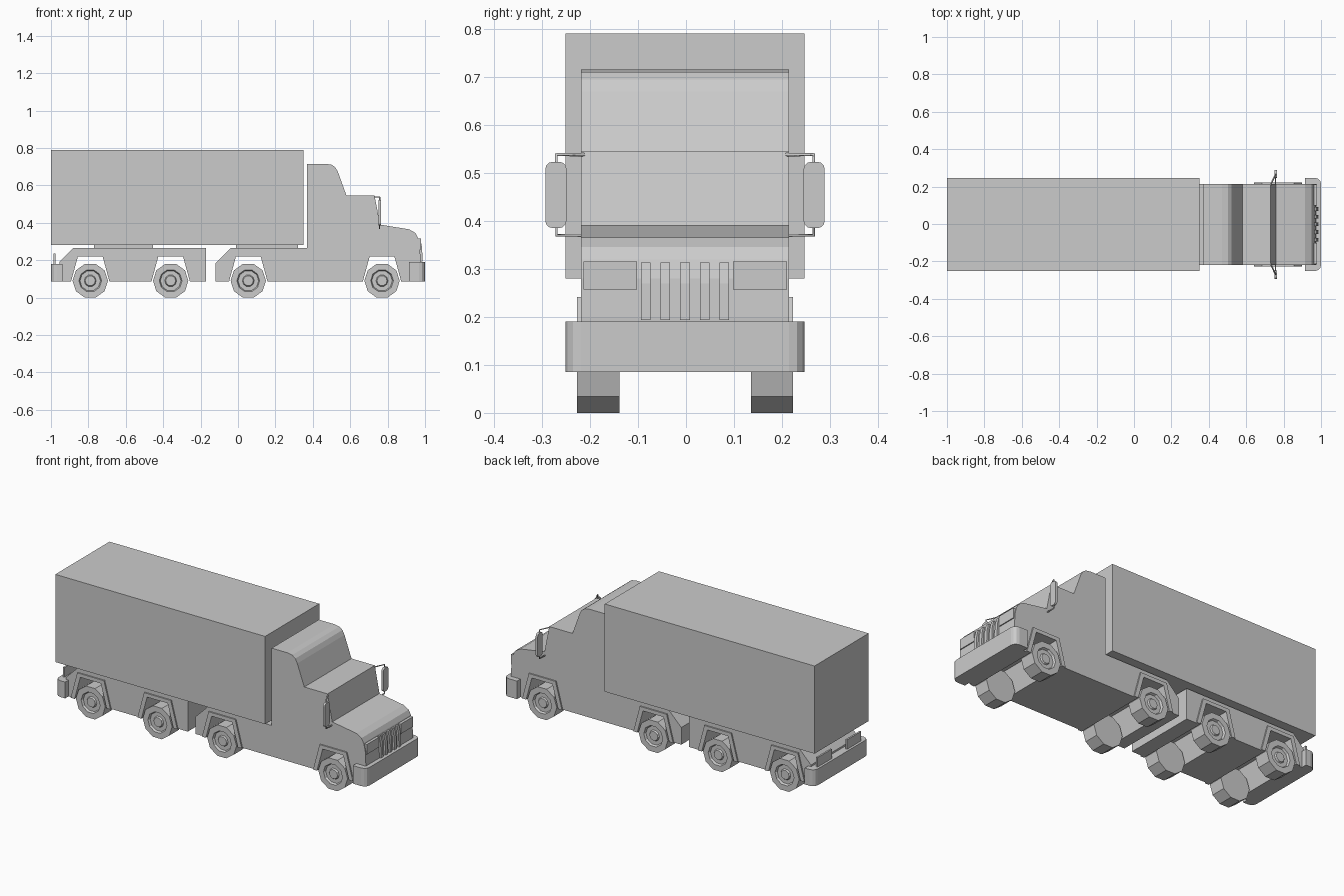
import bpy, bmesh, math
from mathutils import Vector

cube = bpy.data.objects.get("Cube")
if cube:
    bpy.data.objects.remove(cube, do_unlink=True)

YC = -0.002          # centre line of the vehicle
BASE = 0.085         # underside height
HALF = 0.217         # half width of the body
WHEELS = {"trailer_rear": -0.79, "trailer_front": -0.36, "drive": 0.055, "steer": 0.77}

grey = bpy.data.materials.new("plain_grey")
grey.use_nodes = True
grey.diffuse_color = (0.6, 0.6, 0.6, 1)
grey.node_tree.nodes["Principled BSDF"].inputs["Base Color"].default_value = (0.6, 0.6, 0.6, 1)


def finish(name, bm):
    bmesh.ops.recalc_face_normals(bm, faces=bm.faces)
    mesh = bpy.data.meshes.new(name)
    bm.to_mesh(mesh)
    bm.free()
    mesh.materials.append(grey)
    obj = bpy.data.objects.new(name, mesh)
    bpy.context.collection.objects.link(obj)
    return obj


def prism(name, outline, offset):
    """Extrude a closed 3D outline along an offset."""
    bm = bmesh.new()
    face = bm.faces.new([bm.verts.new(p) for p in outline])
    ext = bmesh.ops.extrude_face_region(bm, geom=[face], use_keep_orig=True)
    verts = [v for v in ext["geom"] if isinstance(v, bmesh.types.BMVert)]
    bmesh.ops.translate(bm, verts=verts, vec=offset)
    return finish(name, bm)


def side_profile(name, points, y0, y1):
    return prism(name, [(x, y0 + YC, z) for x, z in points], (0, y1 - y0, 0))


def box(name, x, y, z):
    return side_profile(name, [(x[0], z[0]), (x[1], z[0]), (x[1], z[1]), (x[0], z[1])], *y)


def arch(x, foot, top, height):
    """Trapezoid wheel opening, listed from back to front."""
    return [(x - foot, BASE), (x - top, height), (x + top, height), (x + foot, BASE)]


def inner_arch(x):
    return arch(x, 0.103, 0.066, 0.22)


def bumper(name, inner, outer, half, top):
    """Solid bumper with rounded outer corners, seen in plan."""
    r = 0.032 if outer > inner else -0.032
    plan = [(inner, half)]
    for i in range(4):
        a = math.radians(30 * i)
        plan.append((outer - r + r * math.sin(a), half - abs(r) * (1 - math.cos(a))))
    plan += [(x, -y) for x, y in reversed(plan)]
    return prism(name, [(x, y + YC, BASE) for x, y in plan], (0, 0, top - BASE))


# Cargo box and the plates it rests on
box("cargo_box", (-1, 0.35), (-0.249, 0.249), (0.28, 0.79))
box("trailer_support_plate", (-0.77, -0.455), (-0.15, 0.15), (0.26, 0.282))
box("coupling_plate", (-0.01, 0.32), (-0.15, 0.15), (0.26, 0.282))

# Trailer chassis with open wheel arches
side_profile("trailer_chassis",
             [(-0.955, BASE)] + inner_arch(WHEELS["trailer_rear"])
             + inner_arch(WHEELS["trailer_front"])
             + [(-0.17, BASE), (-0.17, 0.265), (-0.88, 0.265), (-0.955, 0.19)], -HALF, HALF)

# Tractor chassis, cab and bonnet in one silhouette
side_profile("tractor_body",
             [(-0.12, BASE)] + inner_arch(WHEELS["drive"]) + inner_arch(WHEELS["steer"])
             + [(0.972, BASE), (0.976, 0.2), (0.972, 0.28), (0.962, 0.32), (0.948, 0.346),
                (0.915, 0.365), (0.76, 0.39), (0.73, 0.545), (0.58, 0.545), (0.535, 0.67),
                (0.522, 0.695), (0.502, 0.71), (0.47, 0.715), (0.37, 0.715), (0.37, 0.265),
                (-0.04, 0.265), (-0.12, 0.185)], -HALF, HALF)

# Bumpers and rear lamps
bumper("front_bumper", 0.915, 1.0, 0.249, 0.19)
bumper("rear_bumper", -0.937, -1.0, 0.249, 0.18)
for side, s in (("left", 1), ("right", -1)):
    box(side + "_rear_lamp", (-0.986, -0.976), (s * 0.07, s * 0.2), (0.175, 0.235))
    box(side + "_headlight", (0.95, 0.979), (s * 0.1, s * 0.212), (0.257, 0.315))

# Grille bars leaning with the nose
for i in range(5):
    y = (i - 2) * 0.041
    side_profile(f"grille_bar_{i + 1}", [(0.96, 0.193), (0.987, 0.193), (0.984, 0.27),
                                         (0.974, 0.313), (0.955, 0.313)], y - 0.01, y + 0.01)


def wheel(name, x, s):
    """Ten-sided wheel with a recessed rim and a small hub."""
    n = 10
    rings = [(0.0946, 0.137), (0.0946, 0.225), (0.061, 0.225), (0.055, 0.213),
             (0.032, 0.213), (0.027, 0.221)]
    bm = bmesh.new()
    loops = []
    for r, y in rings:
        loops.append([bm.verts.new((x + r * math.cos(2 * math.pi * k / n), s * y + YC,
                                    0.09 + r * math.sin(2 * math.pi * k / n)))
                      for k in range(n)])
    for a, b in zip(loops, loops[1:]):
        for k in range(n):
            j = (k + 1) % n
            bm.faces.new((a[k], a[j], b[j], b[k]))
    bm.faces.new(loops[0])
    bm.faces.new(loops[-1])
    return finish(name, bm)


# Wheels and raised arch flares
for pos, x in WHEELS.items():
    for side, s in (("left", 1), ("right", -1)):
        wheel(f"{side}_{pos}_wheel", x, s)
        side_profile(f"{side}_{pos}_arch_flare",
                     arch(x, 0.128, 0.086, 0.241) + inner_arch(x)[::-1],
                     s * 0.205, s * 0.225)

# Mirrors: bent square tube and rounded mirror plate
for side, s in (("left", 1), ("right", -1)):
    curve = bpy.data.curves.new(side + "_mirror_bracket", "CURVE")
    curve.dimensions = "3D"
    curve.bevel_depth = 0.004
    curve.bevel_resolution = 0
    path = [(0.73, 0.21, 0.538), (0.757, 0.268, 0.538), (0.757, 0.268, 0.37), (0.757, 0.21, 0.37)]
    spline = curve.splines.new("POLY")
    spline.points.add(len(path) - 1)
    for p, (x, y, z) in zip(spline.points, path):
        p.co = (x, s * y + YC, z, 1)
    curve.materials.append(grey)
    bpy.context.collection.objects.link(bpy.data.objects.new(side + "_mirror_bracket", curve))

    outline = []
    for k, (cy, cz) in enumerate(((0.276, 0.508), (0.262, 0.508), (0.262, 0.4), (0.276, 0.4))):
        for i in range(4):
            a = math.radians(90 * k + 30 * i)
            outline.append(Vector((0.752, s * (cy + 0.015 * math.cos(a)) + YC,
                                   cz + 0.015 * math.sin(a))))
    prism(side + "_mirror", outline, (0.013, 0, 0))
